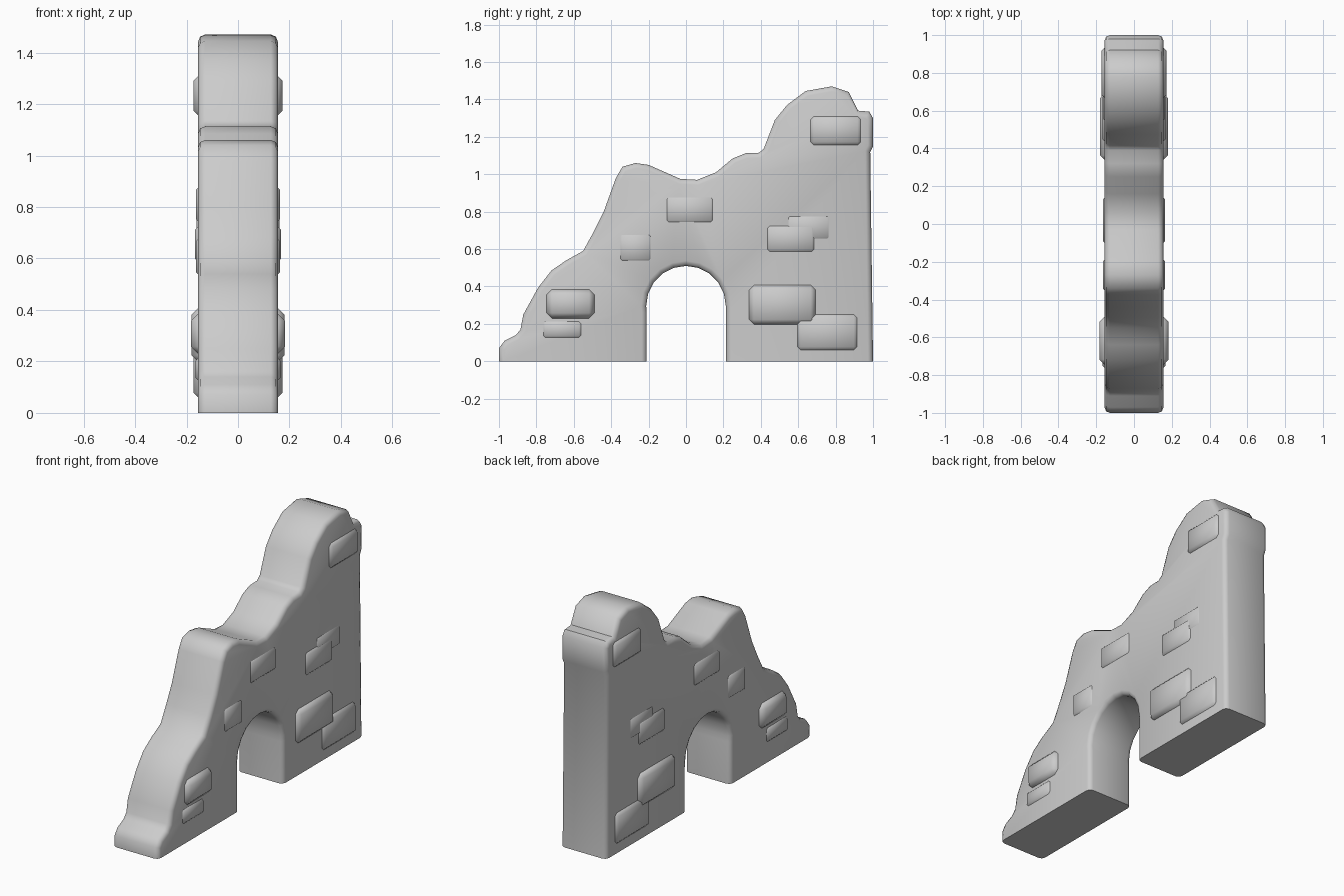
import bpy, bmesh, math

if "Cube" in bpy.data.objects:
    bpy.data.objects.remove(bpy.data.objects["Cube"])


def finish(name, bm, angle):
    bmesh.ops.recalc_face_normals(bm, faces=bm.faces[:])
    me = bpy.data.meshes.new(name)
    bm.to_mesh(me)
    bm.free()
    ob = bpy.data.objects.new(name, me)
    bpy.context.collection.objects.link(ob)
    bpy.ops.object.select_all(action='DESELECT')
    bpy.context.view_layer.objects.active = ob
    ob.select_set(True)
    bpy.ops.object.shade_smooth_by_angle(angle=math.radians(angle))
    return ob


# Ruined wall: side profile (y, z) with an arched doorway
outline = [(1, 0), (0.985, 1.12), (1, 1.15), (1, 1.30), (0.98, 1.335), (0.92, 1.34),
           (0.87, 1.44), (0.78, 1.47), (0.64, 1.445), (0.54, 1.37), (0.475, 1.29),
           (0.415, 1.135), (0.39, 1.115), (0.32, 1.113), (0.25, 1.085), (0.16, 1.01),
           (0.06, 0.97), (-0.03, 0.975), (-0.20, 1.05), (-0.27, 1.06), (-0.34, 1.04),
           (-0.375, 0.98), (-0.44, 0.80), (-0.495, 0.69), (-0.55, 0.59), (-0.64, 0.54),
           (-0.72, 0.485), (-0.79, 0.395), (-0.87, 0.25), (-0.885, 0.17), (-0.91, 0.14),
           (-0.97, 0.11), (-1, 0.07), (-1, 0), (-0.21, 0), (-0.21, 0.26)]
for i in range(11):
    a = math.pi * (1 - i / 10)
    outline.append((0.213 * math.cos(a), 0.295 + 0.215 * math.sin(a)))
outline += [(0.215, 0.26), (0.215, 0)]

HALF = 0.155
bm = bmesh.new()
cap = bm.faces.new([bm.verts.new((-HALF, y, z)) for y, z in outline])
new = bmesh.ops.extrude_face_region(bm, geom=[cap], use_keep_orig=True)["geom"]
bmesh.ops.translate(bm, vec=(2 * HALF, 0, 0),
                    verts=[g for g in new if isinstance(g, bmesh.types.BMVert)])
rim = [e for e in bm.edges
       if abs(e.verts[0].co.x - e.verts[1].co.x) < 1e-5
       and max(v.co.z for v in e.verts) > 1e-4]
bmesh.ops.bevel(bm, geom=rim, offset=0.027, offset_type='OFFSET', segments=2,
                profile=0.5, affect='EDGES', clamp_overlap=True)
finish("ruined_wall", bm, 50)

# Raised bricks running through the wall: y0, y1, z0, z1, half depth
bricks = [(0.655, 0.945, 1.145, 1.32, 0.172), (-0.12, 0.16, 0.725, 0.895, 0.164),
          (-0.37, -0.17, 0.52, 0.695, 0.164), (0.525, 0.785, 0.635, 0.795, 0.161),
          (0.42, 0.70, 0.57, 0.74, 0.167), (0.335, 0.695, 0.195, 0.41, 0.180),
          (0.585, 0.925, 0.05, 0.26, 0.172), (-0.745, -0.49, 0.23, 0.385, 0.183),
          (-0.78, -0.545, 0.11, 0.23, 0.166)]
for n, (y0, y1, z0, z1, h) in enumerate(bricks, 1):
    bm = bmesh.new()
    bmesh.ops.create_cube(bm, size=1)
    for v in bm.verts:
        v.co = (v.co.x * 2 * h, (y0 + y1) / 2 + v.co.y * (y1 - y0),
                (z0 + z1) / 2 + v.co.z * (z1 - z0))
    bmesh.ops.bevel(bm, geom=bm.edges[:], offset=0.028, segments=1,
                    profile=0.5, affect='EDGES')
    finish(f"brick_{n}", bm, 50)
